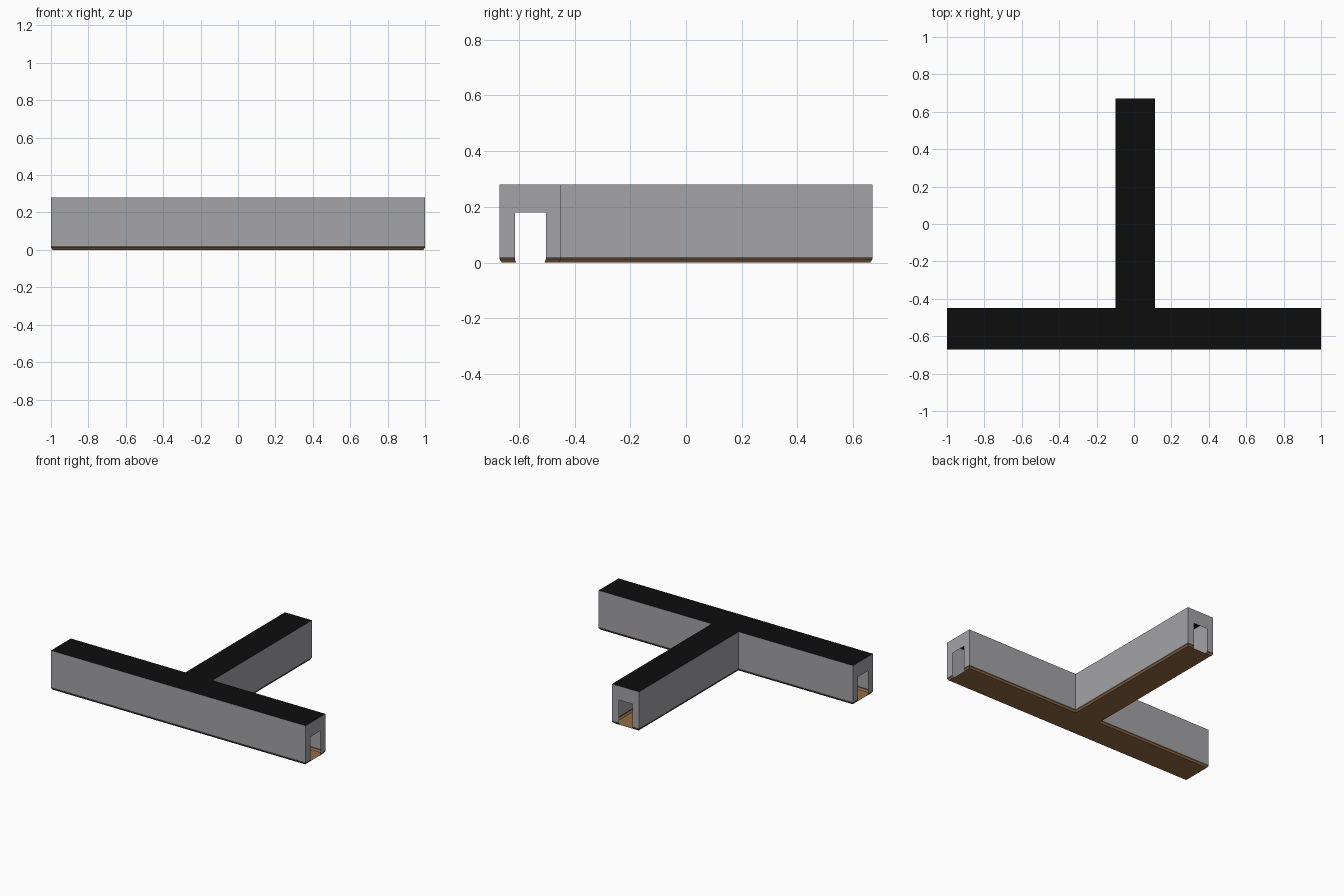
import bpy
from mathutils import Vector

if "Cube" in bpy.data.objects:
    bpy.data.objects.remove(bpy.data.objects["Cube"])


def material(name, rgb):
    m = bpy.data.materials.new(name)
    m.diffuse_color = (*rgb, 1.0)
    m.use_nodes = True
    m.node_tree.nodes["Principled BSDF"].inputs["Base Color"].default_value = m.diffuse_color
    return m


GREY = material("wall grey", (0.37, 0.37, 0.385))
BLACK = material("roof black", (0.004, 0.004, 0.004))
BROWN = material("floor brown", (0.30, 0.15, 0.06))
DARK = material("dark trim", (0.10, 0.09, 0.085))

# T-shaped plan, counter-clockwise, with indices of the edges that hold doorways
YF, YM, YB = -0.67, -0.448, 0.67
XL, XR = -0.10, 0.112
PLAN = [(-1, YF), (1, YF), (1, YM), (XR, YM), (XR, YB), (XL, YB), (XL, YM), (-1, YM)]
DOORS = {1, 4, 7}
TOP, DOOR_TOP, TRIM_TOP, TRIM_LOW = 0.28, 0.18, 0.02, 0.012
INSET = 0.009


def inset_plan(d):
    """Offset the right-angled outline inwards by d."""
    out = []
    n = len(PLAN)
    for i in range(n):
        p = Vector(PLAN[i])
        a = (p - Vector(PLAN[i - 1])).normalized()
        b = (Vector(PLAN[(i + 1) % n]) - p).normalized()
        out.append(p + d * (Vector((-a.y, a.x)) + Vector((-b.y, b.x))))
    return out


def edges(loop):
    n = len(loop)
    return [(Vector(loop[i]), Vector(loop[(i + 1) % n])) for i in range(n)]


def build(name, polys, mat):
    verts, faces = [], []
    for poly in polys:
        faces.append(list(range(len(verts), len(verts) + len(poly))))
        verts += poly
    me = bpy.data.meshes.new(name)
    me.from_pydata(verts, [], faces)
    me.materials.append(mat)
    ob = bpy.data.objects.new(name, me)
    bpy.context.collection.objects.link(ob)


def at(e, t, z):
    return (*e[0].lerp(e[1], t), z)


D0, D1 = 0.25, 0.75          # doorway span along each end wall
outer, inner = edges(PLAN), edges(inset_plan(INSET))


def strip(lo, zlo, hi, zhi):
    """Band between two outlines, interrupted at the doorways."""
    polys = []
    for i, (a, b) in enumerate(zip(lo, hi)):
        for s, t in ([(0, D0), (D1, 1)] if i in DOORS else [(0, 1)]):
            polys.append([at(a, s, zlo), at(a, t, zlo), at(b, t, zhi), at(b, s, zhi)])
    return polys


# walls, with a notched face at each open end
walls = []
for i, e in enumerate(outer):
    z = TRIM_TOP
    shape = [(0, z)]
    if i in DOORS:
        shape += [(D0, z), (D0, DOOR_TOP), (D1, DOOR_TOP), (D1, z)]
    shape += [(1, z), (1, TOP), (0, TOP)]
    walls.append([at(e, t, h) for t, h in shape])
build("corridor_walls", walls, GREY)

# dark line under the walls, and the sloped brown foot
build("base_trim", strip(outer, TRIM_LOW, outer, TRIM_TOP), DARK)
build("floor_edge", strip(inner, 0.0, outer, TRIM_LOW), BROWN)

# roof and floor sheets
build("roof", [[(x, y, TOP) for x, y in PLAN]], BLACK)
build("floor", [[(p.x, p.y, 0.0) for p in reversed(inset_plan(INSET))]], BROWN)
